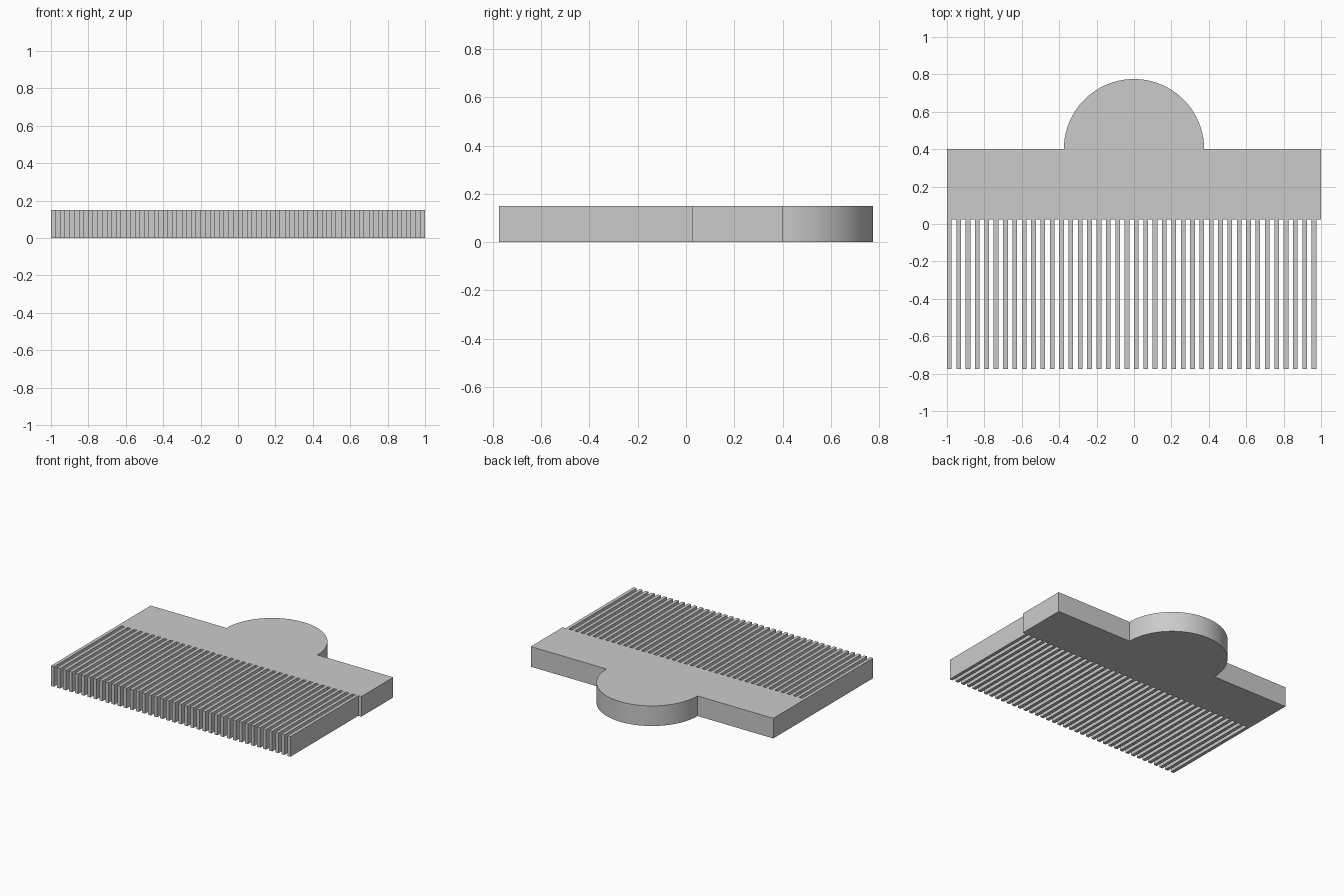
import bpy
import bmesh
from math import pi, cos, sin

if "Cube" in bpy.data.objects:
    bpy.data.objects.remove(bpy.data.objects["Cube"], do_unlink=True)

THICK = 0.15      # height of every part
SPINE_Y = 0.025   # where the teeth meet the spine
BACK_Y = 0.4      # back edge of the spine
RADIUS = 0.375    # rounded grip
TIP_Y = -0.775    # tooth tips
PITCH = 0.05      # tooth spacing
TEETH = 40

grey = bpy.data.materials.new("plain grey")
grey.use_nodes = True
colour = (0.6, 0.6, 0.6, 1)
grey.diffuse_color = colour
grey.node_tree.nodes["Principled BSDF"].inputs["Base Color"].default_value = colour


def extrude_outline(name, outline):
    """Solid prism standing on the ground from a counter-clockwise outline."""
    bm = bmesh.new()
    base = bm.faces.new([bm.verts.new((x, y, 0)) for x, y in outline])
    top = bmesh.ops.extrude_face_region(bm, geom=[base], use_keep_orig=True)["geom"]
    bmesh.ops.translate(bm, vec=(0, 0, THICK),
                        verts=[v for v in top if isinstance(v, bmesh.types.BMVert)])
    bmesh.ops.recalc_face_normals(bm, faces=bm.faces)
    mesh = bpy.data.meshes.new(name)
    bm.to_mesh(mesh)
    bm.free()
    mesh.materials.append(grey)
    obj = bpy.data.objects.new(name, mesh)
    bpy.context.collection.objects.link(obj)
    return obj


# Spine with the half-round grip on its back edge
STEPS = 64
arc = [(RADIUS * cos(pi * i / STEPS), BACK_Y + RADIUS * sin(pi * i / STEPS))
       for i in range(STEPS + 1)]
spine = extrude_outline("comb_spine", [(-1, SPINE_Y), (1, SPINE_Y), (1, BACK_Y),
                                       *arc, (-1, BACK_Y)])
bpy.ops.object.select_all(action="DESELECT")
spine.select_set(True)
bpy.context.view_layer.objects.active = spine
bpy.ops.object.shade_smooth_by_angle()

# Row of straight teeth, starting flush with the right end
inner = PITCH / 2 - 1
teeth = extrude_outline("comb_teeth", [(-1, TIP_Y), (inner, TIP_Y),
                                       (inner, SPINE_Y), (-1, SPINE_Y)])
row = teeth.modifiers.new("tooth row", "ARRAY")
row.count = TEETH
row.use_relative_offset = False
row.use_constant_offset = True
row.constant_offset_displace = (PITCH, 0, 0)
